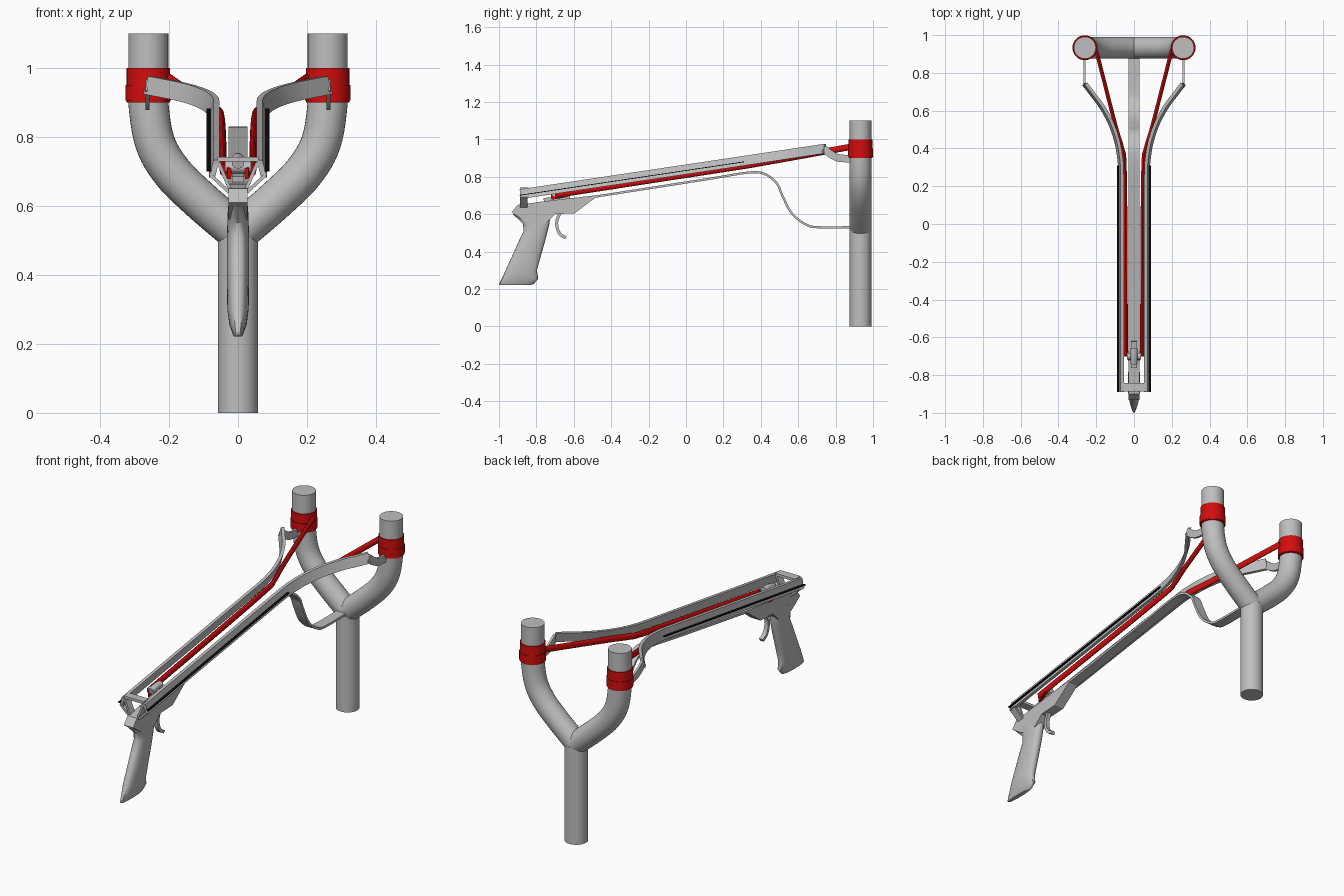
import bpy, bmesh, math
from mathutils import Vector

if "Cube" in bpy.data.objects:
    bpy.data.objects.remove(bpy.data.objects["Cube"])

def mat(name, rgb):
    m = bpy.data.materials.new(name)
    m.diffuse_color = (*rgb, 1)
    m.use_nodes = True
    m.node_tree.nodes["Principled BSDF"].inputs["Base Color"].default_value = m.diffuse_color
    return m

GREY = mat("grey", (0.52, 0.52, 0.52))
RED = mat("red", (0.65, 0.004, 0.004))
BLACK = mat("black", (0.004, 0.004, 0.004))

def loft(name, rings, m, mirror=False, smooth=True):
    """Skin a list of equal-length rings and cap both ends."""
    bm = bmesh.new()
    vs = [[bm.verts.new(p) for p in r] for r in rings]
    n = len(vs[0])
    for a, b in zip(vs, vs[1:]):
        for i in range(n):
            bm.faces.new((a[i], a[(i + 1) % n], b[(i + 1) % n], b[i]))
    bm.faces.new(vs[0])
    bm.faces.new(vs[-1])
    bmesh.ops.recalc_face_normals(bm, faces=bm.faces)
    me = bpy.data.meshes.new(name)
    bm.to_mesh(me)
    bm.free()
    ob = bpy.data.objects.new(name, me)
    bpy.context.collection.objects.link(ob)
    me.materials.append(m)
    if mirror:
        ob.modifiers.new("mirror", "MIRROR").use_mirror_merge = False
    if smooth:
        bpy.ops.object.select_all(action="DESELECT")
        ob.select_set(True)
        bpy.context.view_layer.objects.active = ob
        bpy.ops.object.shade_smooth_by_angle(angle=math.radians(35))
    return ob

def sweep(name, path, section, m, up=(0, 0, 1), mirror=False, smooth=True):
    """Sweep a 2D section (side, up) along a 3D path."""
    P = [Vector(p) for p in path]
    rings = []
    for i, p in enumerate(P):
        t = (P[min(i + 1, len(P) - 1)] - P[max(i - 1, 0)]).normalized()
        s = t.cross(Vector(up)).normalized()
        u = s.cross(t)
        rings.append([p + s * a + u * b for a, b in section])
    return loft(name, rings, m, mirror, smooth)

def spline(pts, k=6):
    """Catmull-Rom curve through the points."""
    P = [Vector(p) for p in pts]
    P = [2 * P[0] - P[1]] + P + [2 * P[-1] - P[-2]]
    out = []
    for a, b, c, d in zip(P, P[1:], P[2:], P[3:]):
        for j in range(k):
            t = j / k
            out.append(0.5 * (2 * b + (c - a) * t + (2 * a - 5 * b + 4 * c - d) * t * t
                              + (3 * b - a - 3 * c + d) * t ** 3))
    return out + [P[-2]]

def circle(r, n=32):
    return [(r * math.cos(2 * math.pi * i / n), r * math.sin(2 * math.pi * i / n)) for i in range(n)]

def rect(w, h):
    return [(-w, -h), (w, -h), (w, h), (-w, h)]

def rail_z(y):
    return 0.733 + (y + 0.89) * 0.149

Y = 0.933
X_UP = (1, 0, 0)

# Forked post with two curved arms
sweep("fork_post", [(0, Y, 0), (0, Y, 0.52)], circle(0.058), GREY, (0, 1, 0))
arm = spline([(0, Y, .525), (.02, Y, .54), (.113, Y, .62), (.192, Y, .699), (.241, Y, .785),
              (.26, Y, .9), (.26, Y, .98)]) + [Vector((.26, Y, 1.1))]
sweep("fork_arm", arm, circle(0.058), GREY, (0, 1, 0), True)

# Red collars, each with a wider lower ring
sweep("collar", [(.26, Y, .9), (.26, Y, 1.0)], circle(0.063), RED, (0, 1, 0), True)
sweep("collar_ring", [(.26, Y, .905), (.26, Y, .95)], circle(0.066), RED, (0, 1, 0), True)

# Slanted side rails that flare out to the fork
plan = [(.068, .25), (.071, .33), (.087, .43), (.12, .53), (.168, .62), (.22, .69), (.258, .74)]
rail = [Vector((.068, -.89, rail_z(-.89)))] + spline([(x, y, rail_z(y)) for x, y in plan])
sweep("side_rail", rail, [(-.014, 0), (.003, 0), (.016, -.052), (-.001, -.052)], GREY, mirror=True)

# Black fins along the outside of the rails
fin = [(.084, y, rail_z(y) - .032) for y in (-.89, .31)]
sweep("rail_fin", fin, rect(.007, .002), BLACK, mirror=True, smooth=False)

# Curved plates tying the rails to the fork
sweep("rail_hook", spline([(.262, .735, .95), (.262, .775, .92), (.262, .82, .9), (.262, .9, .897)]),
      rect(.006, .02), GREY, mirror=True)

# Elastic bands from pouch to collars
band = spline([(.043, -.7, .703), (.044, -.2, .78), (.049, .3, .857), (.062, .4, .874),
               (.1, .53, .897), (.2, .92, .967)])
sweep("elastic_band", band, [(a * .6, b) for a, b in circle(.017, 12)], RED, mirror=True)

# Central ribbon that bends down to the fork
ribbon = [Vector((0, -.8, .658))] + spline(
    [(0, -.465, .697), (0, .1, .785), (0, .33, .822), (0, .42, .815), (0, .485, .765), (0, .515, .7),
     (0, .565, .605), (0, .64, .545), (0, .71, .53), (0, .9, .53)])
sweep("centre_ribbon", ribbon, rect(.006, .028), GREY, X_UP)

# Rear bracket joining rails and grip
for name, a, b in (("bracket_brace_inner", (.056, .725), (.02, .64)),
                   ("bracket_brace_outer", (.08, .69), (.026, .64)),
                   ("bracket_side", (.058, .725), (.08, .688))):
    sweep(name, [(a[0], -.868, a[1]), (b[0], -.868, b[1])], rect(.005, .02), GREY, (0, 1, 0), True, False)
sweep("bracket_crossbar", [(-.06, -.865, .735), (.06, -.865, .735)], rect(.022, .007), GREY, smooth=False)

# Release clip and pouch
sweep("clip_base", [(0, -.76, .672), (0, -.62, .69)], rect(.017, .014), GREY, smooth=False)
sweep("clip_jaw", [(-.037, -.7, .712), (.037, -.7, .712)], circle(.018, 12), GREY)
sweep("clip_ball", spline([(0, -.74, .725), (0, -.7, .735), (0, -.66, .735)], 2), circle(.018, 12), GREY)
sweep("pouch_tie", [(.025, -.72, .694), (.045, -.64, .707)], rect(.006, .016), RED, mirror=True, smooth=False)

# Grip body as an extruded side profile
body = [(-.9, .65), (-.465, .703), (-.595, .605), (-.7, .6), (-.75, .55), (-.86, .56), (-.932, .61)]
sweep("grip_body", [(-.028, 0, 0), (.028, 0, 0)], [(-y, z) for y, z in body], GREY, smooth=False)

# Rounded, tilted handle: height, back, front, half width
levels = [(.222, -.995, -.83, .012), (.226, -1.0, -.815, .014), (.255, -.985, -.79, .025),
          (.3, -.965, -.797, .031), (.38, -.928, -.775, .032), (.46, -.892, -.752, .032),
          (.51, -.868, -.74, .032), (.55, -.872, -.73, .031), (.6, -.925, -.725, .029)]
def handle_ring(z, yb, yf, w, n=24):
    ring = []
    for i in range(n):
        c, s = math.cos(2 * math.pi * i / n), math.sin(2 * math.pi * i / n)
        x = w * math.copysign(abs(s) ** .75, s)
        ring.append((x, (yb + yf) / 2 + c * (yf - yb) / 2, z))
    return ring
loft("handle", [handle_ring(*l) for l in levels], GREY)

# Trigger hook
sweep("trigger", spline([(0, -.672, .61), (0, -.69, .565), (0, -.688, .525), (0, -.672, .492), (0, -.642, .474)]),
      rect(.008, .011), GREY, X_UP)
